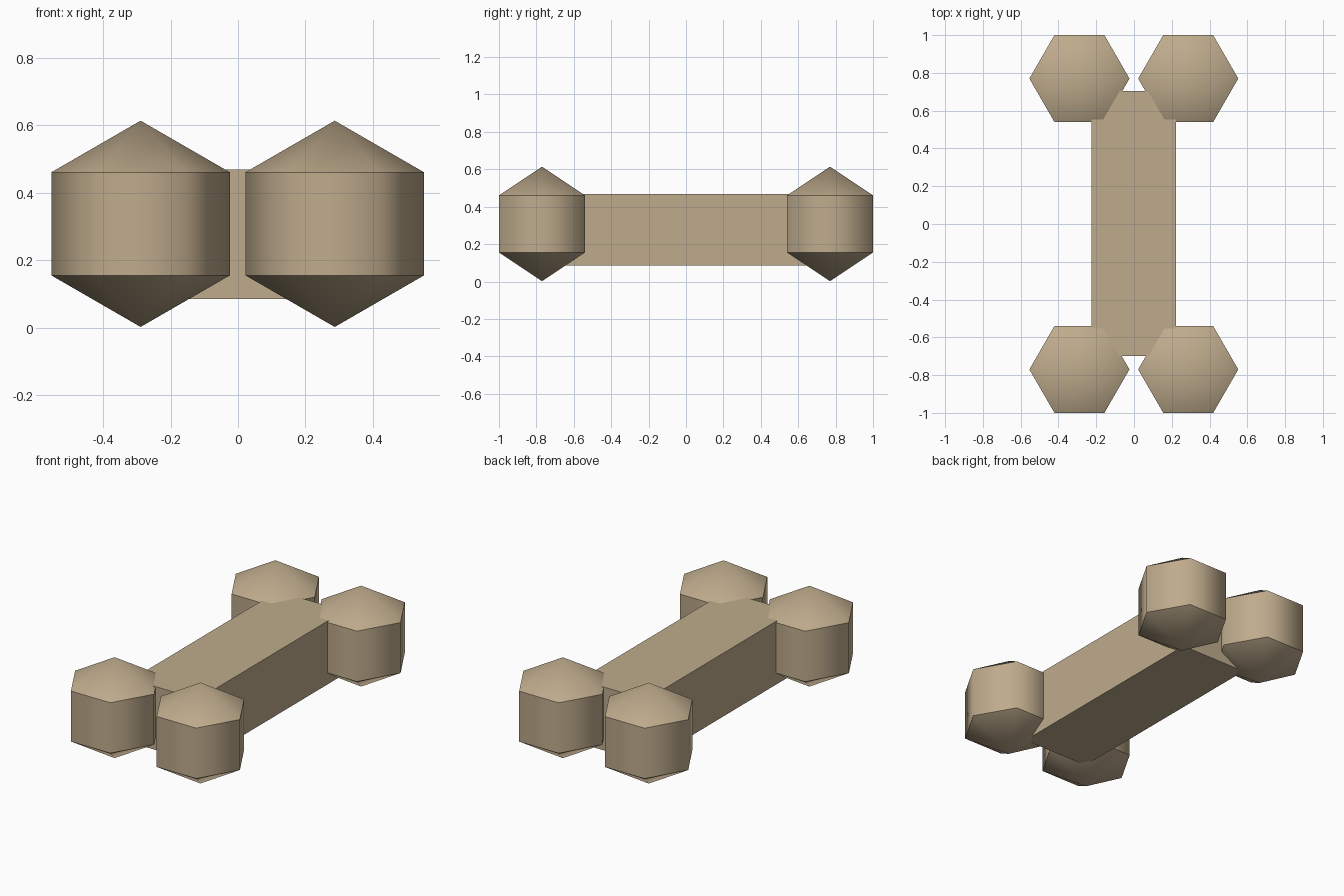
import bpy
import bmesh
from math import cos, sin, pi

cube = bpy.data.objects.get("Cube")
if cube:
    bpy.data.objects.remove(cube, do_unlink=True)

# Bone colour
bone = bpy.data.materials.new("bone_tan")
bone.use_nodes = True
colour = (0.52, 0.41, 0.265, 1)
bone.diffuse_color = colour
bone.node_tree.nodes["Principled BSDF"].inputs["Base Color"].default_value = colour


def add_object(name, bm, location):
    bmesh.ops.recalc_face_normals(bm, faces=bm.faces)
    mesh = bpy.data.meshes.new(name)
    bm.to_mesh(mesh)
    bm.free()
    mesh.materials.append(bone)
    obj = bpy.data.objects.new(name, mesh)
    obj.location = location
    bpy.context.collection.objects.link(obj)
    return obj


# Shaft: a plain box
bm = bmesh.new()
bmesh.ops.create_cube(bm, size=1)
bmesh.ops.scale(bm, vec=(0.448, 1.403, 0.384), verts=bm.verts)
add_object("shaft", bm, (-0.002, 0.002, 0.277))


def add_knob(name, x, y, sides=6, radius=0.265, half_wall=0.153, half_height=0.306):
    """Hexagonal prism with a pyramid on both ends, smooth except at the rims."""
    bm = bmesh.new()
    rings = []
    for z in (-half_wall, half_wall):
        rings.append([bm.verts.new((radius * cos(2 * pi * i / sides),
                                    radius * sin(2 * pi * i / sides), z))
                      for i in range(sides)])
    tips = [bm.verts.new((0, 0, z)) for z in (-half_height, half_height)]
    low, high = rings
    for i in range(sides):
        j = (i + 1) % sides
        bm.faces.new((low[i], low[j], high[j], high[i]))
        for ring, tip in zip(rings, tips):
            bm.faces.new((ring[i], ring[j], tip))
    for face in bm.faces:
        face.smooth = True
    for ring in rings:
        for i in range(sides):
            bm.edges.get((ring[i - 1], ring[i])).smooth = False
    add_object(name, bm, (x, y, half_height + 0.002))


# Knobs: a pair at each end
for end, y in (("front", -0.77), ("back", 0.77)):
    for side, x in (("left", 0.287), ("right", -0.289)):
        add_knob(f"{end}_{side}_knob", x, y)
